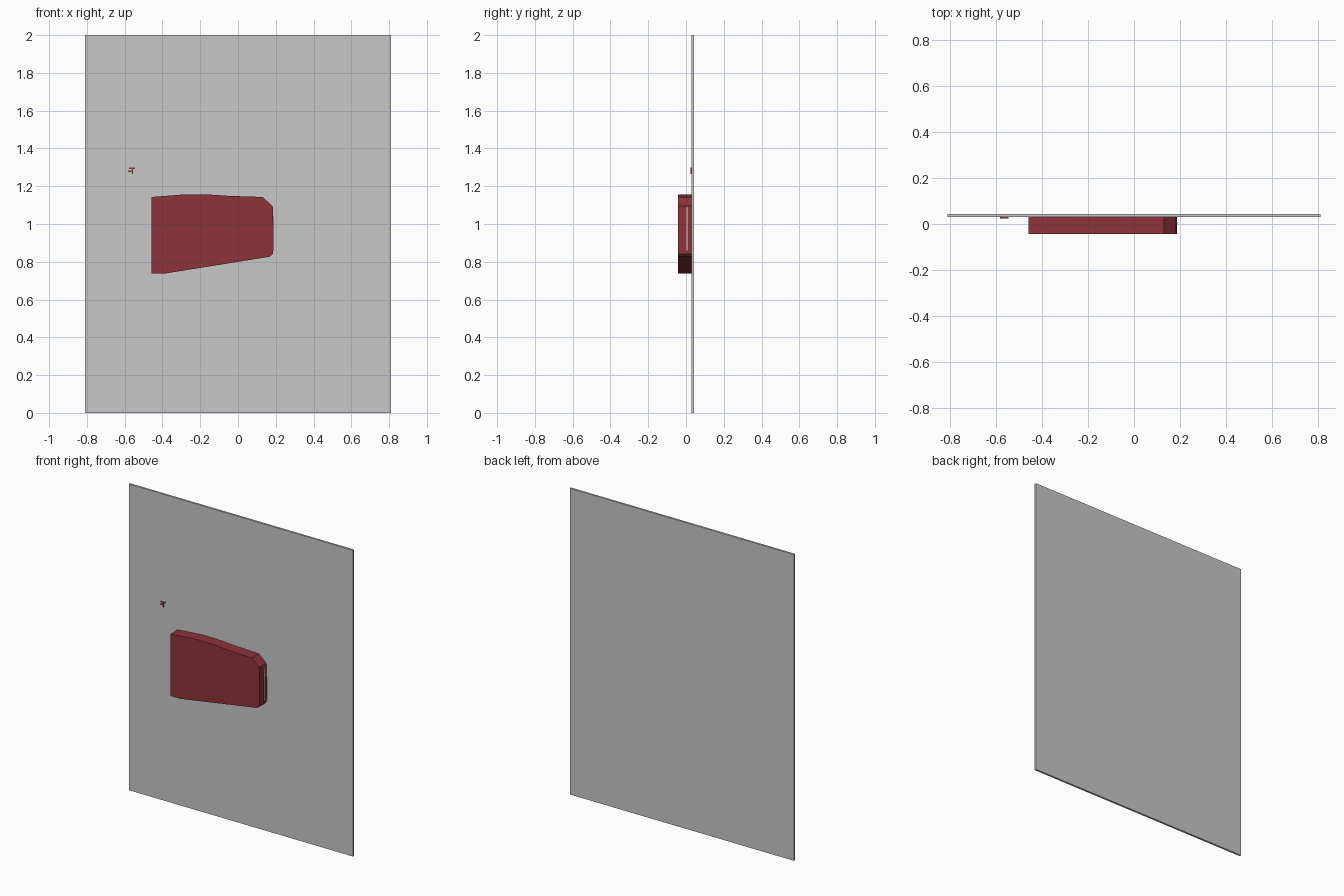
import bpy, bmesh

if "Cube" in bpy.data.objects:
    bpy.data.objects.remove(bpy.data.objects["Cube"])


def material(name, rgb):
    m = bpy.data.materials.new(name)
    m.diffuse_color = (*rgb, 1)
    m.use_nodes = True
    m.node_tree.nodes["Principled BSDF"].inputs["Base Color"].default_value = m.diffuse_color
    return m


grey = material("pale grey", (0.58, 0.58, 0.58))
red = material("dark red", (0.27, 0.033, 0.041))
white = material("off white", (0.92, 0.92, 0.92))


def extrude_profile(name, points, y0, y1, mat):
    """Prism from an x-z outline, running from y0 to y1."""
    bm = bmesh.new()
    face = bm.faces.new([bm.verts.new((x, y0, z)) for x, z in points])
    ext = bmesh.ops.extrude_face_region(bm, geom=[face])
    moved = [v for v in ext["geom"] if isinstance(v, bmesh.types.BMVert)]
    bmesh.ops.translate(bm, verts=moved, vec=(0, y1 - y0, 0))
    bmesh.ops.recalc_face_normals(bm, faces=bm.faces)
    mesh = bpy.data.meshes.new(name)
    bm.to_mesh(mesh)
    bm.free()
    mesh.materials.append(mat)
    obj = bpy.data.objects.new(name, mesh)
    bpy.context.collection.objects.link(obj)
    return obj


def box(name, x0, x1, y0, y1, z0, z1, mat):
    return extrude_profile(name, [(x0, z0), (x1, z0), (x1, z1), (x0, z1)], y0, y1, mat)


# Upright backing panel
box("back_panel", -0.81, 0.81, 0.030, 0.043, 0, 2, grey)

# Raised block with tapered underside and chamfered end
outline = [(-0.457, 0.738), (-0.385, 0.738), (0.17, 0.827), (0.185, 0.842),
           (0.187, 0.86), (0.187, 1.00), (0.183, 1.095), (0.13, 1.143),
           (-0.05, 1.149), (-0.17, 1.157), (-0.28, 1.157), (-0.457, 1.143)]
extrude_profile("raised_block", outline, -0.043, 0.030, red)

# Thin light seam along the block's right end
extrude_profile("end_seam", [(0.18, 0.86), (0.1885, 0.86), (0.1885, 1.00),
                             (0.1845, 1.09), (0.18, 1.09)], 0.003, 0.009, white)

# Small raised chips above the block
for i, (x0, x1, z0, z1) in enumerate([(-0.577, -0.545, 1.292, 1.298),
                                      (-0.582, -0.556, 1.276, 1.282),
                                      (-0.562, -0.556, 1.264, 1.298)]):
    box(f"chip_{i + 1}", x0, x1, 0.024, 0.030, z0, z1, red)
